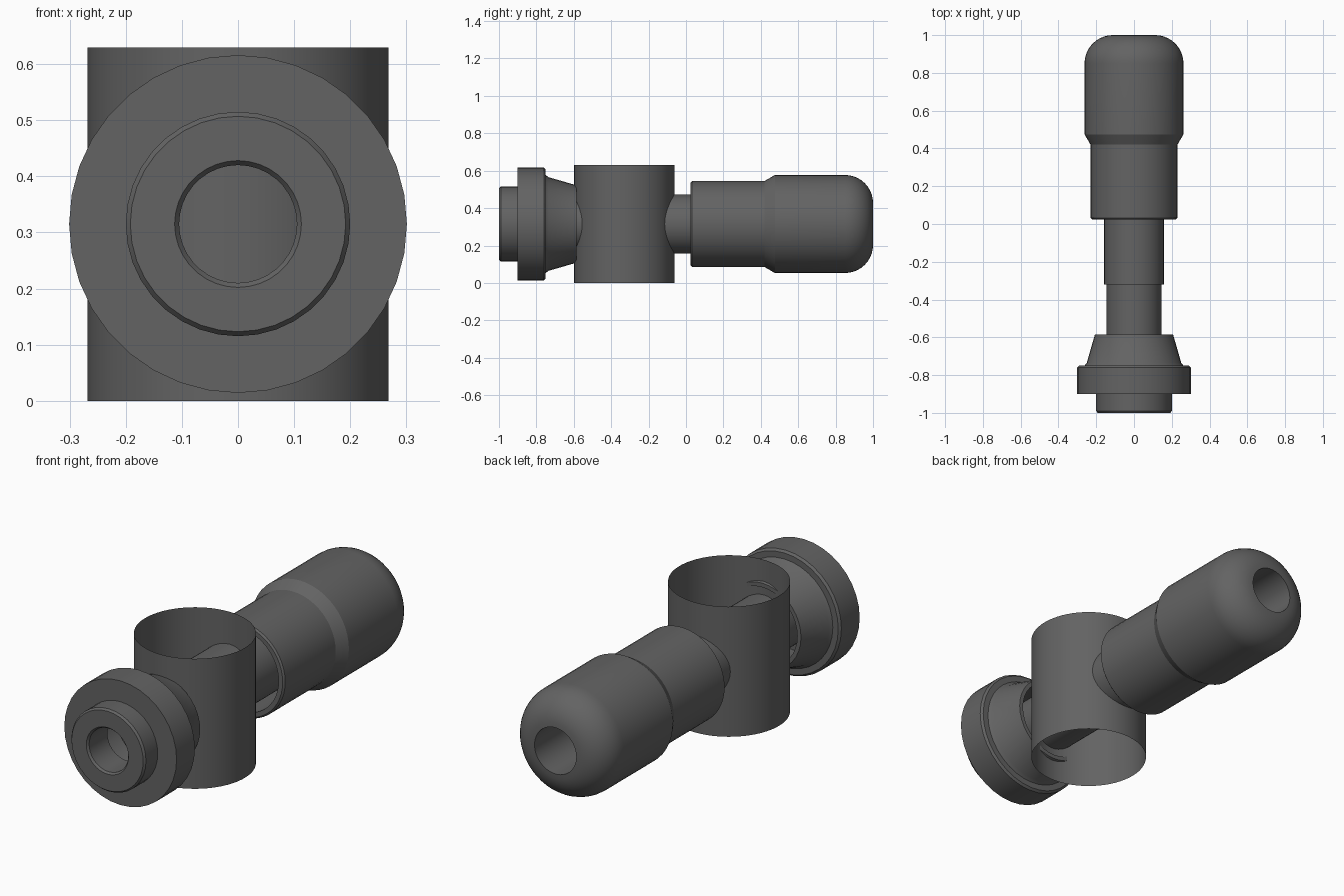
import bpy, bmesh, math

cube = bpy.data.objects.get("Cube")
if cube:
    bpy.data.objects.remove(cube, do_unlink=True)

AXIS_Z = 0.315      # height of the horizontal axis
TUBE_Y = -0.33      # centre of the upright sleeve

grey = bpy.data.materials.new("dark grey")
grey.use_nodes = True
colour = (0.125, 0.125, 0.125, 1)
grey.diffuse_color = colour
grey.node_tree.nodes["Principled BSDF"].inputs["Base Color"].default_value = colour


def lathe(name, profile, segments, closed=False, vertical=False):
    """Revolve (position, radius) points about the y axis, or an upright axis."""
    bm = bmesh.new()
    rings = []
    for pos, rad in profile:
        ring = []
        for i in range(segments):
            a = 2 * math.pi * i / segments
            u, v = rad * math.cos(a), rad * math.sin(a)
            co = (u, TUBE_Y + v, pos) if vertical else (u, pos, AXIS_Z + v)
            ring.append(bm.verts.new(co))
        rings.append(ring)
    pairs = list(zip(rings, rings[1:]))
    if closed:
        pairs.append((rings[-1], rings[0]))
    for a, b in pairs:
        for i in range(segments):
            j = (i + 1) % segments
            bm.faces.new((a[i], a[j], b[j], b[i]))
    bmesh.ops.recalc_face_normals(bm, faces=bm.faces)
    mesh = bpy.data.meshes.new(name)
    bm.to_mesh(mesh)
    bm.free()
    mesh.materials.append(grey)
    obj = bpy.data.objects.new(name, mesh)
    bpy.context.collection.objects.link(obj)
    bpy.ops.object.select_all(action='DESELECT')
    obj.select_set(True)
    bpy.context.view_layer.objects.active = obj
    bpy.ops.object.shade_smooth_by_angle(angle=math.radians(30))
    return obj


# Thin upright sleeve, open at both ends
lathe("upright_sleeve", [(0, 0.268), (0.63, 0.268)], 64, vertical=True)

# Hollow front collar: spigot, flange and tapered skirt
lathe("front_collar", [
    (-0.99, 0.105), (-1.0, 0.113), (-1.0, 0.192), (-0.99, 0.2),
    (-0.9, 0.2), (-0.9, 0.301), (-0.76, 0.301), (-0.75, 0.291),
    (-0.75, 0.262), (-0.735, 0.25), (-0.585, 0.207),
    (-0.585, 0.187), (-0.75, 0.225), (-0.85, 0.225), (-0.85, 0.105),
], 36, closed=True)

# Stepped inner pipe crossing the sleeve
lathe("inner_pipe", [
    (-0.72, 0.145), (-0.32, 0.145), (-0.32, 0.158), (0.5, 0.158),
], 48)

# Hollow rear grip with a flared, rounded end and a bore
rounded = [(0.85 + 0.15 * math.sin(t), 0.112 + 0.15 * math.cos(t))
           for t in (math.pi / 2 * i / 10 for i in range(11))]
lathe("rear_grip", [
    (0.025, 0.2), (0.025, 0.222), (0.033, 0.23), (0.42, 0.23), (0.475, 0.262),
    *rounded, (0.6, 0.112), (0.6, 0.2),
], 48, closed=True)
